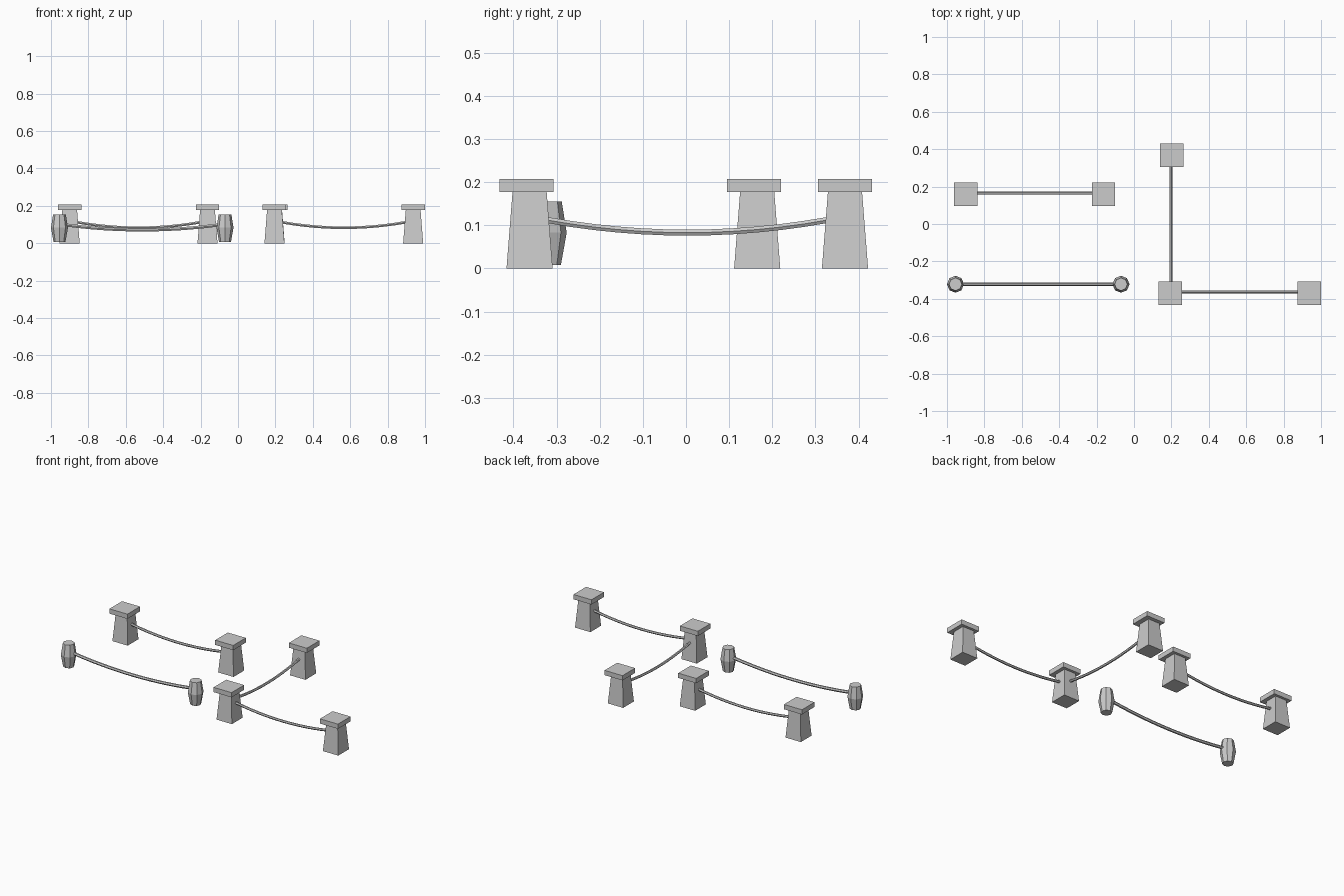
import bpy, bmesh
from math import cos, sin, pi
from mathutils import Vector

if "Cube" in bpy.data.objects:
    bpy.data.objects.remove(bpy.data.objects["Cube"])


def finish(bm, name):
    bmesh.ops.recalc_face_normals(bm, faces=bm.faces)
    me = bpy.data.meshes.new(name)
    bm.to_mesh(me)
    bm.free()
    ob = bpy.data.objects.new(name, me)
    bpy.context.collection.objects.link(ob)
    return ob


def loft(name, rings):
    """Skin a list of vertex rings and cap both ends."""
    bm = bmesh.new()
    rows = [[bm.verts.new(p) for p in r] for r in rings]
    n = len(rows[0])
    for a, b in zip(rows, rows[1:]):
        for i in range(n):
            j = (i + 1) % n
            bm.faces.new((a[i], a[j], b[j], b[i]))
    bm.faces.new(rows[0])
    bm.faces.new(rows[-1])
    return finish(bm, name)


def square(x, y, z, h):
    return [(x + sx * h, y + sy * h, z) for sx, sy in ((-1, -1), (1, -1), (1, 1), (-1, 1))]


def post(x, y, cap_dx=0.0, cap_dy=0.0):
    # tapered shaft and slightly offset square cap
    loft("post_shaft", [square(x, y, 0, 0.0535), square(x, y, 0.178, 0.0395)])
    cx, cy = x + cap_dx, y + cap_dy
    loft("post_cap", [square(cx, cy, 0.177, 0.0627), square(cx, cy, 0.207, 0.0627)])


def bollard(x, y):
    # eight-sided barrel, widest in the middle
    rings = []
    for z, r in ((0.008, 0.032), (0.083, 0.0455), (0.155, 0.034)):
        rings.append([(x + r * cos(i * pi / 4), y + r * sin(i * pi / 4), z) for i in range(8)])
    loft("barrel_bollard", rings)


def rope(a, b, z_end, z_mid, r, segs=12, sides=6):
    # sagging rope between two plan points
    a, b = Vector((*a, 0)), Vector((*b, 0))
    d = (b - a).normalized()
    side = Vector((-d.y, d.x, 0))
    length = (b - a).length
    rings = []
    for k in range(segs + 1):
        t = k / segs
        u = 2 * t - 1
        c = a.lerp(b, t) + Vector((0, 0, z_mid + (z_end - z_mid) * u * u))
        tan = (d + Vector((0, 0, 4 * (z_end - z_mid) * u / length))).normalized()
        up = side.cross(tan)
        rings.append([c + r * (cos(i * 2 * pi / sides) * side + sin(i * 2 * pi / sides) * up)
                      for i in range(sides)])
    loft("rope", rings)


# Square posts
for px, py in ((-0.90, 0.165), (-0.163, 0.165), (0.195, -0.3625), (0.9365, -0.3625)):
    post(px, py, cap_dy=-0.007)
post(0.196, 0.3685, cap_dx=0.007)

# Ropes between square posts
g = 0.042
rope((-0.90 + g, 0.165), (-0.163 - g, 0.165), 0.112, 0.083, 0.008)
rope((0.195 + g, -0.3625), (0.9365 - g, -0.3625), 0.112, 0.083, 0.008)
rope((0.197, -0.3625 + g), (0.197, 0.3685 - g), 0.112, 0.083, 0.008)

# Barrel bollards and their rope
bollard(-0.9545, -0.322)
bollard(-0.0695, -0.322)
rope((-0.915, -0.322), (-0.109, -0.322), 0.097, 0.071, 0.0095)
